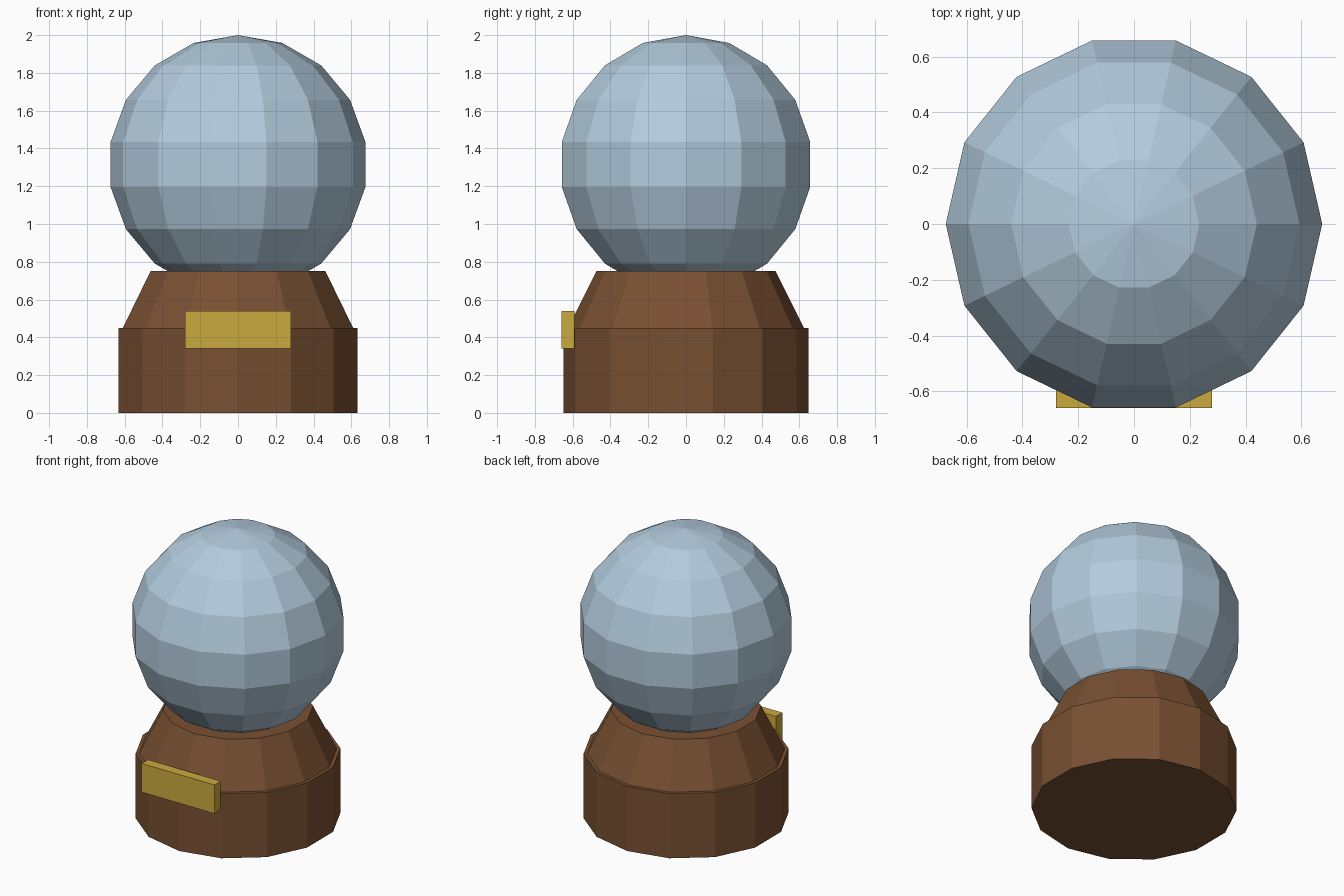
import bpy
import math

if "Cube" in bpy.data.objects:
    bpy.data.objects.remove(bpy.data.objects["Cube"])

SIDES = 14


def make_material(name, color):
    mat = bpy.data.materials.new(name)
    mat.use_nodes = True
    mat.diffuse_color = (*color, 1)
    mat.node_tree.nodes["Principled BSDF"].inputs["Base Color"].default_value = (*color, 1)
    return mat


def finish(name, mat):
    obj = bpy.context.object
    obj.name = obj.data.name = name
    obj.data.materials.append(mat)
    return obj


def tapered_drum(name, bottom_radius, top_radius, z_low, z_high, mat):
    bpy.ops.mesh.primitive_cone_add(
        vertices=SIDES, radius1=bottom_radius, radius2=top_radius,
        depth=z_high - z_low, location=(0, 0, (z_low + z_high) / 2))
    return finish(name, mat)


glass = make_material("pale blue glass", (0.45, 0.6, 0.72))
wood = make_material("brown wood", (0.19, 0.08, 0.032))
brass = make_material("brass", (0.6, 0.4, 0.05))

# Wooden base: straight plinth with a narrower sloping collar
tapered_drum("plinth", 0.648, 0.648, 0, 0.45, wood)
tapered_drum("collar", 0.625, 0.475, 0.45, 0.75, wood)

# Faceted globe, with a corner of its outline facing front
bpy.ops.mesh.primitive_uv_sphere_add(
    segments=SIDES, ring_count=9, radius=0.685, location=(0, 0, 1.315),
    rotation=(0, 0, math.pi / 2))
globe = finish("globe", glass)
bpy.ops.object.transform_apply(location=False, rotation=True, scale=False)

# Name plate on the front
bpy.ops.mesh.primitive_cube_add(size=1, location=(0, -0.625, 0.44))
plate = finish("front_plate", brass)
plate.scale = (0.56, 0.07, 0.2)
bpy.ops.object.transform_apply(location=False, rotation=False, scale=True)
